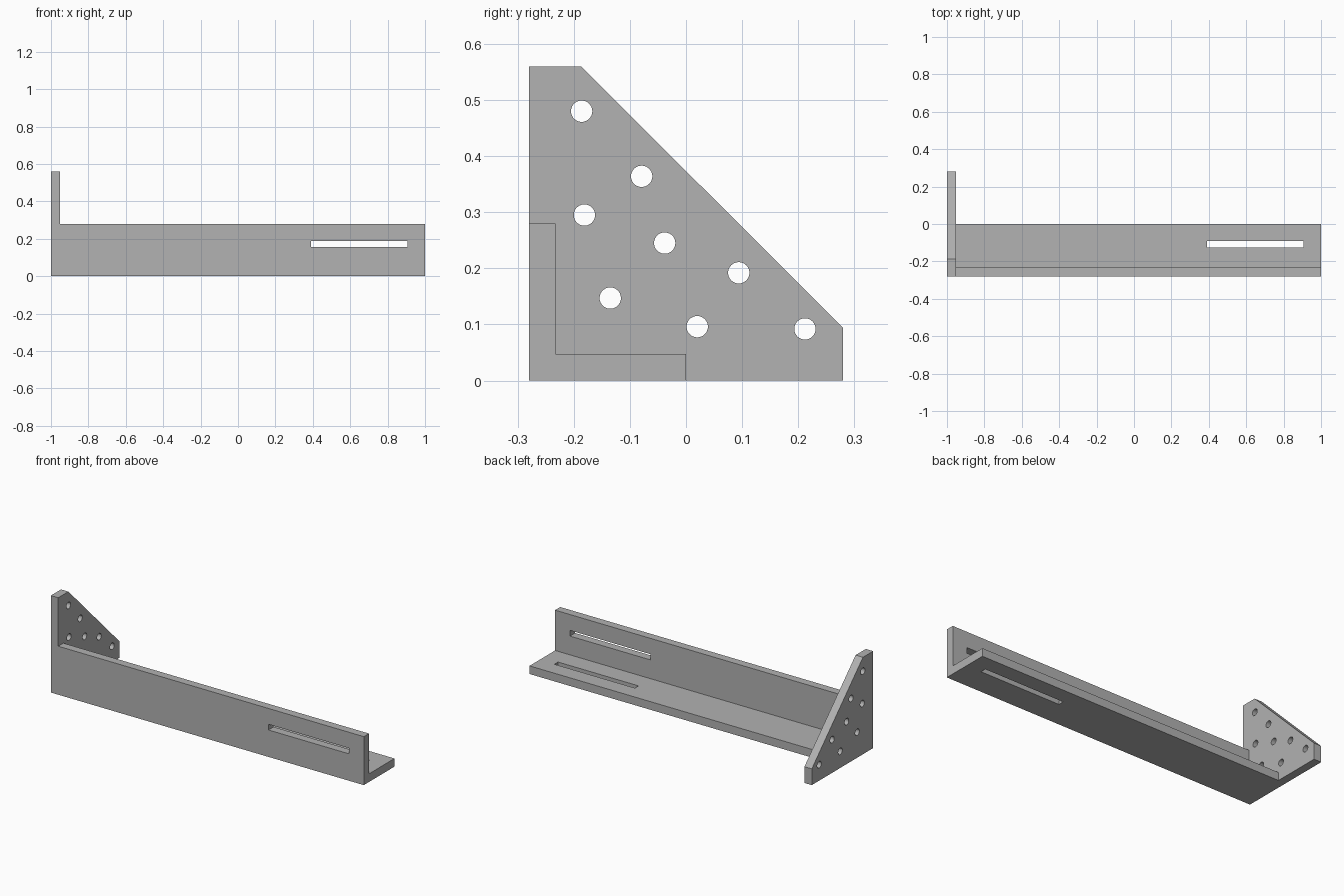
import bpy
import bmesh
from mathutils import Matrix, Vector

if "Cube" in bpy.data.objects:
    bpy.data.objects.remove(bpy.data.objects["Cube"], do_unlink=True)

HALF = 0.28          # half the depth of the end plate
WALL = 0.047         # thickness of the angle legs and the plate
HOLE_RADIUS = 0.019

steel = bpy.data.materials.new("plain_grey")
steel.use_nodes = True
grey = (0.445, 0.445, 0.445, 1)
steel.diffuse_color = grey
steel.node_tree.nodes["Principled BSDF"].inputs["Base Color"].default_value = grey


def make_object(name, bm):
    bmesh.ops.recalc_face_normals(bm, faces=bm.faces)
    mesh = bpy.data.meshes.new(name)
    bm.to_mesh(mesh)
    bm.free()
    mesh.materials.append(steel)
    obj = bpy.data.objects.new(name, mesh)
    bpy.context.collection.objects.link(obj)
    return obj


def extrude_profile(name, profile, x0, x1):
    """Extrude a closed (y, z) outline along x."""
    bm = bmesh.new()
    face = bm.faces.new([bm.verts.new((x0, y, z)) for y, z in profile])
    out = bmesh.ops.extrude_face_region(bm, geom=[face])
    moved = [v for v in out["geom"] if isinstance(v, bmesh.types.BMVert)]
    bmesh.ops.translate(bm, verts=moved, vec=(x1 - x0, 0, 0))
    return make_object(name, bm)


def boolean(target, tool, operation):
    mod = target.modifiers.new(operation.title(), "BOOLEAN")
    mod.operation = operation
    mod.solver = "EXACT"
    mod.object = tool
    bpy.context.view_layer.objects.active = target
    bpy.ops.object.modifier_apply(modifier=mod.name)
    bpy.data.objects.remove(tool, do_unlink=True)


# End plate with a clipped diagonal edge
plate = [(-HALF, 0), (HALF, 0), (HALF, 0.094), (-0.187, 0.56), (-HALF, 0.56)]
bracket = extrude_profile("angle_bracket", plate, -1, -1 + WALL)

# L-section beam, welded into the plate
section = [(-HALF, 0), (0, 0), (0, WALL), (WALL - HALF, WALL),
           (WALL - HALF, HALF), (-HALF, HALF)]
beam = extrude_profile("beam", section, -1 + WALL / 2, 1)
boolean(bracket, beam, "UNION")

# Round bolt holes through the plate
holes = [(-0.186, 0.48), (-0.079, 0.364), (-0.181, 0.295), (-0.038, 0.245),
         (0.094, 0.192), (-0.135, 0.147), (0.02, 0.096), (0.212, 0.092)]
bm = bmesh.new()
for y, z in holes:
    place = Matrix.Translation((-1 + WALL / 2, y, z)) @ Matrix.Rotation(1.5707963, 4, "Y")
    bmesh.ops.create_cone(bm, cap_ends=True, segments=40, radius1=HOLE_RADIUS,
                          radius2=HOLE_RADIUS, depth=WALL * 2, matrix=place)
boolean(bracket, make_object("hole_cutter", bm), "DIFFERENCE")

# One long slot in each leg of the beam
bm = bmesh.new()
mid = WALL / 2
for centre, size in [((0.648, mid - HALF, 0.172), (0.514, 0.1, 0.033)),
                     ((0.648, 0.172 - HALF, mid), (0.514, 0.033, 0.1))]:
    place = Matrix.Translation(centre) @ Matrix.Diagonal(Vector(size).to_4d())
    bmesh.ops.create_cube(bm, size=1, matrix=place)
boolean(bracket, make_object("slot_cutter", bm), "DIFFERENCE")

# Smooth hole walls, crisp edges elsewhere
bpy.ops.object.select_all(action="DESELECT")
bracket.select_set(True)
bpy.context.view_layer.objects.active = bracket
bpy.ops.object.shade_smooth_by_angle(angle=0.5)
